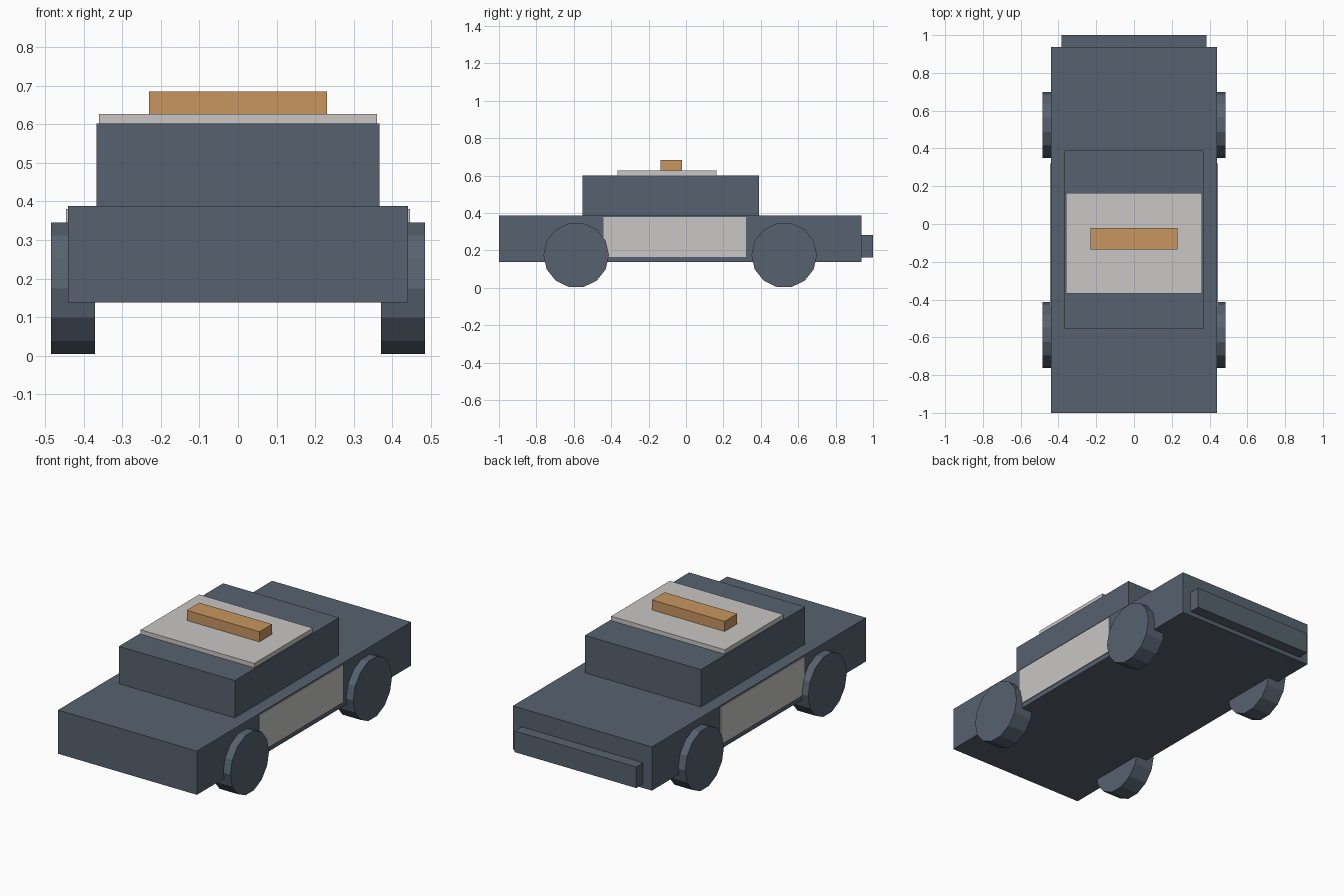
import bpy
import math

cube = bpy.data.objects.get("Cube")
if cube:
    bpy.data.objects.remove(cube, do_unlink=True)


def make_material(name, rgb):
    mat = bpy.data.materials.new(name)
    mat.use_nodes = True
    color = (*rgb, 1.0)
    mat.diffuse_color = color
    mat.node_tree.nodes["Principled BSDF"].inputs["Base Color"].default_value = color
    return mat


slate = make_material("slate blue", (0.095, 0.122, 0.156))
pale = make_material("pale grey", (0.58, 0.57, 0.555))
amber = make_material("amber", (0.58, 0.305, 0.115))


def box(name, x, y, z, mat):
    """Box from (min, max) ranges on each axis."""
    ranges = (x, y, z)
    bpy.ops.mesh.primitive_cube_add(size=1, location=[(a + b) / 2 for a, b in ranges])
    obj = bpy.context.object
    obj.name = name
    obj.scale = [b - a for a, b in ranges]
    bpy.ops.object.transform_apply(location=False, rotation=False, scale=True)
    obj.data.materials.append(mat)
    return obj


def wheel(name, x, y):
    """Flat-sided wheel with a corner at top and bottom."""
    radius = 0.175
    bpy.ops.mesh.primitive_cylinder_add(
        vertices=14, radius=radius, depth=0.115,
        location=(x, y, radius), rotation=(0, math.pi / 2, 0))
    obj = bpy.context.object
    obj.name = name
    obj.data.materials.append(slate)
    return obj


# Body, cabin and rear bumper
box("body", (-0.44, 0.44), (-1, 0.937), (0.138, 0.388), slate)
box("cabin", (-0.367, 0.367), (-0.553, 0.39), (0.388, 0.602), slate)
box("rear_bumper", (-0.385, 0.385), (0.937, 1), (0.162, 0.283), slate)

# Roof panel and light bar
box("roof_panel", (-0.36, 0.36), (-0.367, 0.163), (0.602, 0.627), pale)
box("light_bar", (-0.23, 0.23), (-0.135, -0.021), (0.627, 0.685), amber)

# Door panels and wheels on both sides
for side, s in (("left", 1), ("right", -1)):
    box(f"{side}_door_panel", sorted((s * 0.437, s * 0.445)),
        (-0.44, 0.32), (0.165, 0.38), pale)
    wheel(f"front_{side}_wheel", s * 0.4275, -0.587)
    wheel(f"rear_{side}_wheel", s * 0.4275, 0.525)
